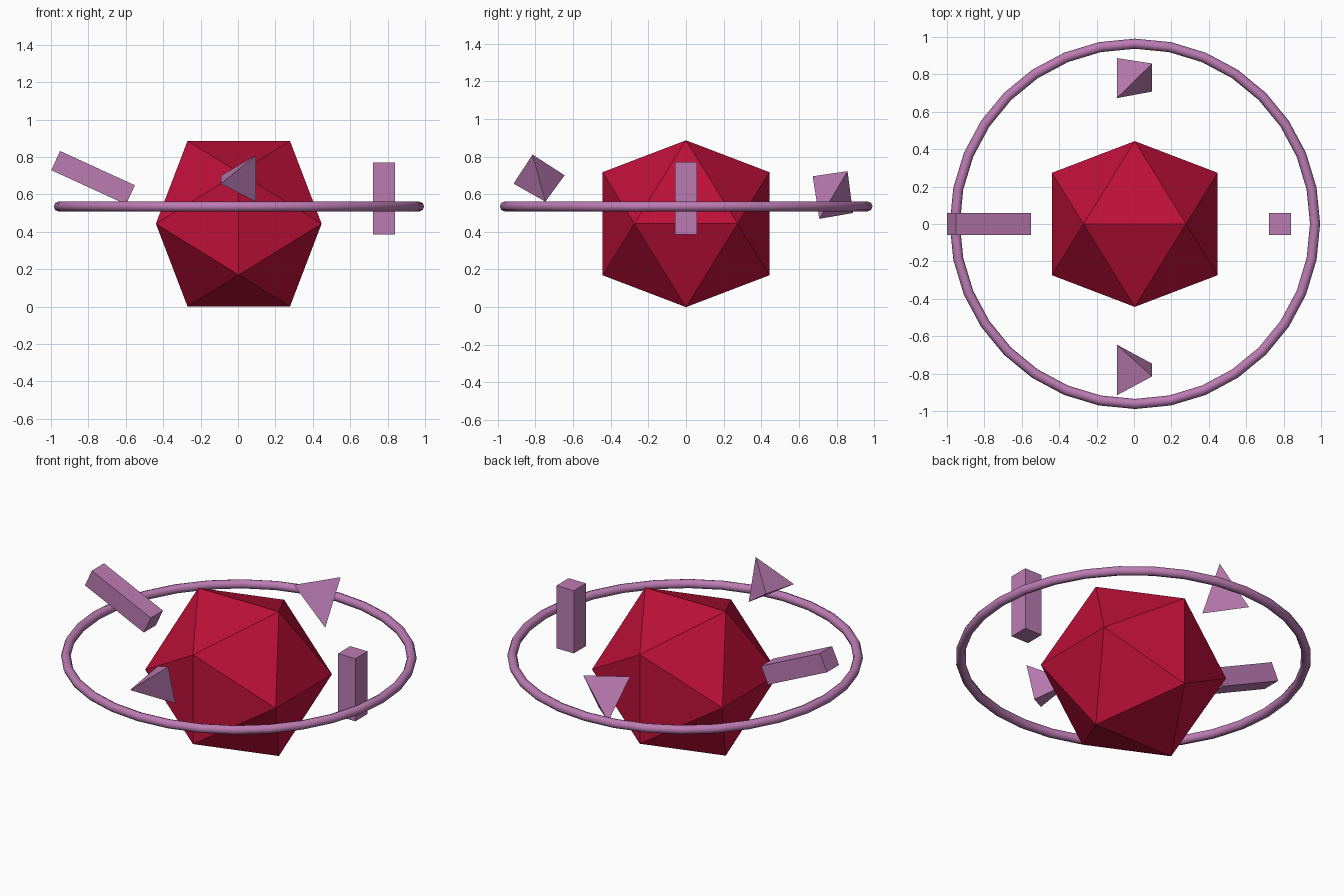
import bpy
import bmesh
from math import radians, sqrt
from mathutils import Matrix, Vector

cube = bpy.data.objects.get("Cube")
if cube:
    bpy.data.objects.remove(cube, do_unlink=True)


def make_material(name, rgb):
    mat = bpy.data.materials.new(name)
    mat.use_nodes = True
    mat.diffuse_color = (*rgb, 1)
    mat.node_tree.nodes["Principled BSDF"].inputs["Base Color"].default_value = (*rgb, 1)
    return mat


crimson = make_material("crimson", (0.51, 0.005, 0.04))
mauve = make_material("mauve", (0.50, 0.20, 0.45))


def add_object(name, bm, mat):
    bmesh.ops.recalc_face_normals(bm, faces=bm.faces[:])
    mesh = bpy.data.meshes.new(name)
    bm.to_mesh(mesh)
    bm.free()
    mesh.materials.append(mat)
    obj = bpy.data.objects.new(name, mesh)
    bpy.context.collection.objects.link(obj)
    return obj


def hull(name, points, mat):
    bm = bmesh.new()
    for p in points:
        bm.verts.new(p)
    bmesh.ops.convex_hull(bm, input=bm.verts[:])
    return add_object(name, bm, mat)


def bar(name, centre, size, tilt):
    bm = bmesh.new()
    bmesh.ops.create_cube(bm, size=1)
    bm.transform(Matrix.Translation(centre)
                 @ Matrix.Rotation(radians(tilt), 4, "Y")
                 @ Matrix.Diagonal((*size, 1)))
    return add_object(name, bm, mauve)


# Central icosahedron: corners of three crossed golden rectangles
long_half = 0.443
short_half = long_half * 2 / (1 + sqrt(5))
centre = Vector((0.004, 0, long_half))
corners = []
for a in (-short_half, short_half):
    for b in (-long_half, long_half):
        corners += [centre + Vector(p) for p in ((a, 0, b), (b, a, 0), (0, b, a))]
hull("core_gem", corners, crimson)

# Orbit ring
bpy.ops.mesh.primitive_torus_add(major_segments=32, minor_segments=8,
                                 major_radius=0.963, minor_radius=0.027,
                                 location=(0.005, 0.001, 0.535))
ring = bpy.context.object
ring.name = "orbit_ring"
ring.data.materials.append(mauve)
bpy.ops.object.shade_smooth()

# Floating bars
bar("left_bar", (0.78, 0, 0.578), (0.118, 0.118, 0.385), 0)
bar("right_bar", (-0.775, 0, 0.689), (0.44, 0.118, 0.113), 24.6)

# Floating tetrahedra
hull("front_tetrahedron", [(-0.092, -0.645, 0.70), (-0.092, -0.916, 0.656),
                           (0.097, -0.815, 0.81), (0.097, -0.747, 0.56)], mauve)
hull("back_tetrahedron", [(-0.092, 0.887, 0.50), (-0.092, 0.673, 0.695),
                          (0.097, 0.858, 0.722), (0.097, 0.708, 0.469)], mauve)
